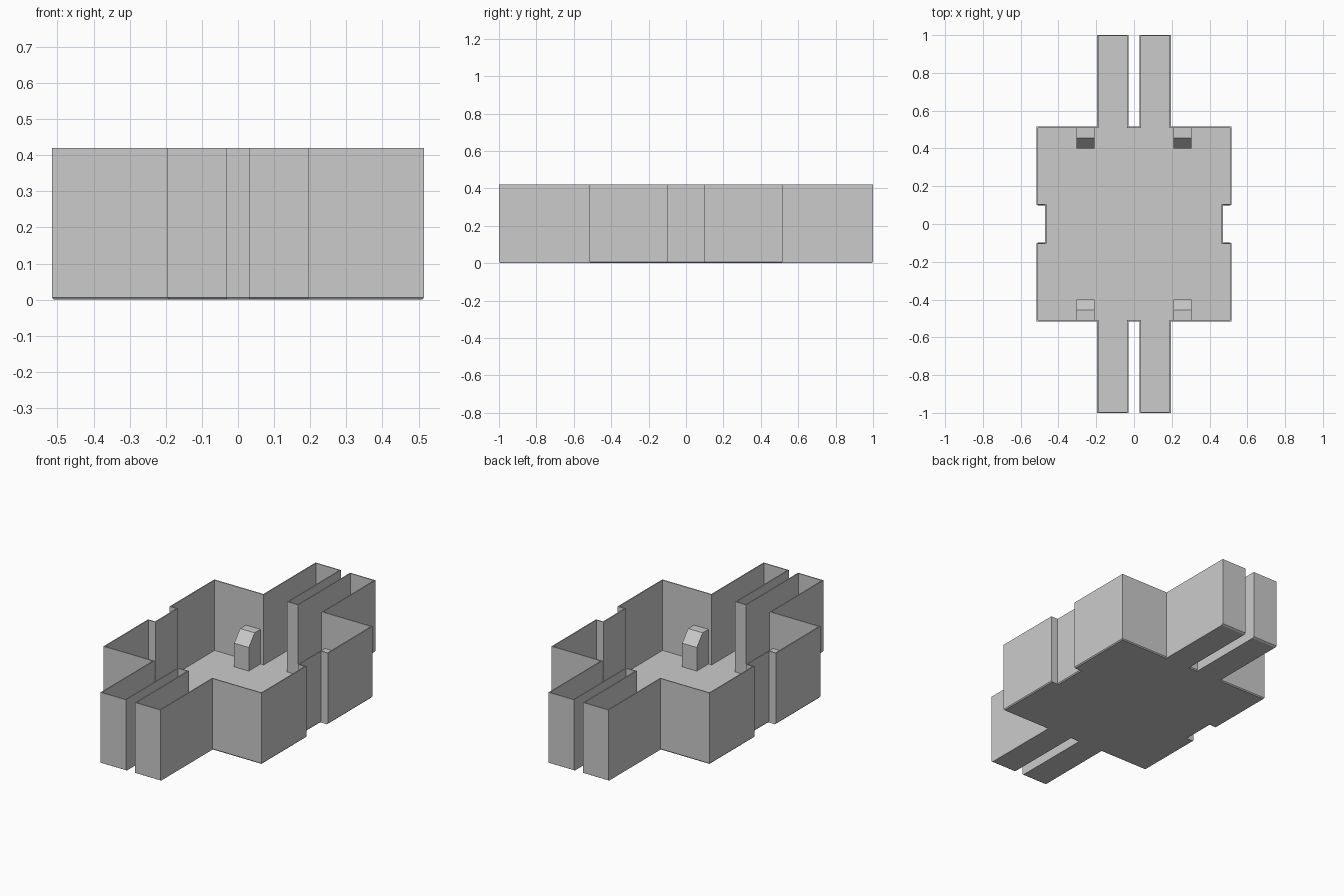
import bpy
import bmesh

cube = bpy.data.objects.get("Cube")
if cube:
    bpy.data.objects.remove(cube)

HEIGHT, RIM, WALL = 0.42, 0.006, 0.006

grey = bpy.data.materials.new("light_grey")
grey.use_nodes = True
colour = (0.6, 0.6, 0.6, 1)
grey.diffuse_color = colour
grey.node_tree.nodes["Principled BSDF"].inputs["Base Color"].default_value = colour


def finish(name, bm):
    """Turn a bmesh into a flat shaded object."""
    bmesh.ops.recalc_face_normals(bm, faces=bm.faces)
    mesh = bpy.data.meshes.new(name)
    bm.to_mesh(mesh)
    bm.free()
    mesh.materials.append(grey)
    obj = bpy.data.objects.new(name, mesh)
    bpy.context.collection.objects.link(obj)
    return obj


# Plan outline: one quarter, mirrored to all four
quarter = [(0.47, 0.10), (0.515, 0.10), (0.515, 0.515), (0.195, 0.515),
           (0.195, 1.0), (0.03, 1.0), (0.03, 0.515)]
half = quarter + [(-x, y) for x, y in reversed(quarter)]
outline = half + [(x, -y) for x, y in reversed(half)]


def outline_face(bm, z):
    return bm.faces.new([bm.verts.new((x, y, z)) for x, y in outline])


# Floor: thin slab whose underside tapers inward a little
bm = bmesh.new()
top = outline_face(bm, RIM)
under = bmesh.ops.extrude_face_region(bm, geom=[top], use_keep_orig=True)
for v in under["geom"]:
    if isinstance(v, bmesh.types.BMVert):
        v.co.x *= 0.99
        v.co.y *= 0.99
        v.co.z = 0
finish("floor", bm)

# Walls: outline raised into a thin sheet, thickened inward
bm = bmesh.new()
base = outline_face(bm, RIM)
bmesh.ops.recalc_face_normals(bm, faces=bm.faces)
raised = bmesh.ops.extrude_edge_only(bm, edges=bm.edges[:])
for v in raised["geom"]:
    if isinstance(v, bmesh.types.BMVert):
        v.co.z = HEIGHT
bmesh.ops.delete(bm, geom=[base], context="FACES_ONLY")
walls = finish("walls", bm)
# Point the sheet outward so the thickness falls inside the outline
end = max(walls.data.polygons, key=lambda p: p.center.y)
if end.normal.y < 0:
    walls.data.flip_normals()
thick = walls.modifiers.new("thickness", "SOLIDIFY")
thick.thickness = WALL
thick.offset = -1
thick.use_even_offset = True


# Corner posts: small base block with a chamfered block above
def prism(name, profile, x0, x1):
    bm = bmesh.new()
    face = bm.faces.new([bm.verts.new((x0, y, z)) for y, z in profile])
    ext = bmesh.ops.extrude_face_region(bm, geom=[face], use_keep_orig=True)
    for v in ext["geom"]:
        if isinstance(v, bmesh.types.BMVert):
            v.co.x = x1
    return finish(name, bm)


post_base = [(0.40, RIM), (0.51, RIM), (0.51, 0.05), (0.40, 0.05)]
post_top = [(0.40, 0.05), (0.51, 0.05), (0.51, 0.21), (0.455, 0.21), (0.40, 0.145)]
for sy, end_name in ((-1, "front"), (1, "back")):
    for sx, side in ((-1, "right"), (1, "left")):
        for part, profile in (("base", post_base), ("block", post_top)):
            prism(f"{end_name}_{side}_post_{part}",
                  [(sy * y, z) for y, z in profile], sx * 0.21, sx * 0.305)
